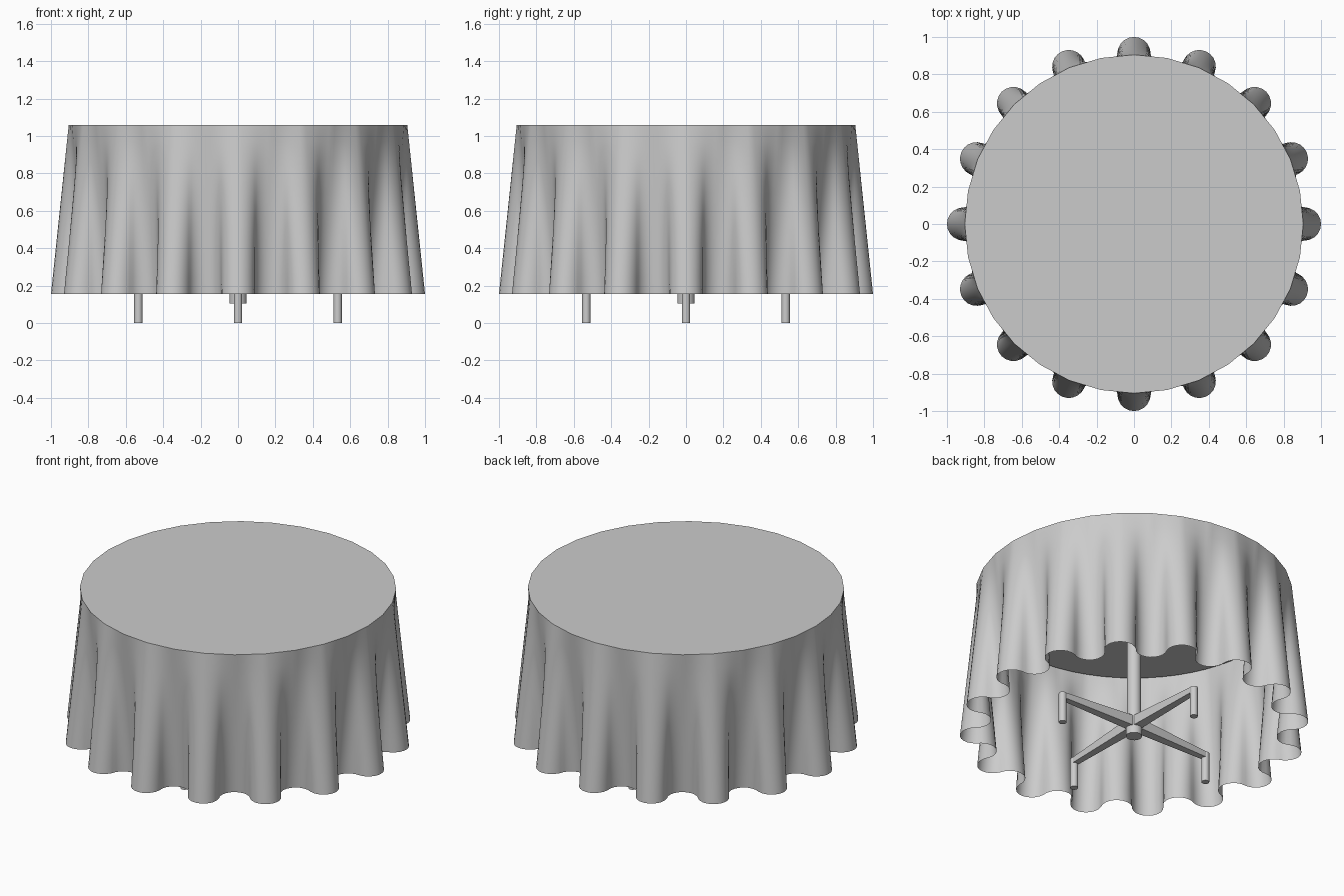
import bpy, bmesh
from math import sin, cos, pi, radians
from mathutils import Matrix, Vector

if "Cube" in bpy.data.objects:
    bpy.data.objects.remove(bpy.data.objects["Cube"])

FOLDS = 16
TOP_R, TOP_Z, HEM_Z = 0.905, 1.06, 0.155
FOLD_R = 0.089
HEM_R = 1.0 - FOLD_R

grey = bpy.data.materials.new("plain_grey")
grey.use_nodes = True
grey.diffuse_color = (0.6, 0.6, 0.6, 1)
grey.node_tree.nodes["Principled BSDF"].inputs["Base Color"].default_value = (0.6, 0.6, 0.6, 1)


def finish(name, bm, recalc=True):
    if recalc:
        bmesh.ops.recalc_face_normals(bm, faces=bm.faces)
    mesh = bpy.data.meshes.new(name)
    bm.to_mesh(mesh)
    bm.free()
    mesh.materials.append(grey)
    obj = bpy.data.objects.new(name, mesh)
    bpy.context.collection.objects.link(obj)
    bpy.ops.object.select_all(action='DESELECT')
    obj.select_set(True)
    bpy.context.view_layer.objects.active = obj
    bpy.ops.object.shade_smooth_by_angle(angle=radians(40))
    return obj


def cylinder(name, radius, z0, z1, x=0, y=0, sides=24):
    bm = bmesh.new()
    bmesh.ops.create_cone(bm, cap_ends=True, segments=sides, radius1=radius, radius2=radius,
                          depth=z1 - z0, matrix=Matrix.Translation((x, y, (z0 + z1) / 2)))
    return finish(name, bm)


def polar(r, a, z):
    return Vector((r * cos(a), r * sin(a), z))


# Tablecloth: flat top lofted down to a hem of alternating half-round folds
def cloth_outline(steps=10):
    top, hem = [], []
    half = pi / (2 * FOLDS)
    side = 2 * half
    for k in range(2 * FOLDS):
        mid = k * side
        bulge = FOLD_R if k % 2 == 0 else -FOLD_R
        for i in range(steps):
            t = -pi / 2 + pi * i / steps
            turn = t / pi * side
            # The top edge is a polygon with a corner at each fold and valley
            r = TOP_R * cos(half) / cos(half - abs(turn))
            top.append(polar(r, mid + turn, TOP_Z))
            hem.append(polar(HEM_R + bulge * cos(t), mid, HEM_Z)
                       + polar(FOLD_R * sin(t), mid + pi / 2, 0))
    return top, hem


top, hem = cloth_outline()
ROWS = 10
bm = bmesh.new()
rings = [[bm.verts.new(a.lerp(b, row / ROWS)) for a, b in zip(top, hem)]
         for row in range(ROWS + 1)]
bm.faces.new(rings[0])
for upper, lower in zip(rings, rings[1:]):
    for i in range(len(upper)):
        j = (i + 1) % len(upper)
        bm.faces.new((upper[i], lower[i], lower[j], upper[j]))
finish("tablecloth", bm, recalc=False)

# Table under the cloth
cylinder("tabletop", 0.885, 1.0, 1.05, sides=64)
cylinder("pole", 0.04, 0.2, 1.01)
cylinder("hub", 0.046, 0.105, 0.235)

# Four tapered arms, each ending in a round foot
FOOT_X = 0.533
for n in range(4):
    a = n * pi / 2
    bm = bmesh.new()
    bmesh.ops.create_cube(bm, size=1)
    for v in bm.verts:
        outer = v.co.x > 0
        width = 0.036 if outer else 0.06
        height = 0.19 if outer else 0.22
        v.co = Vector((FOOT_X + 0.01 if outer else 0.02, v.co.y * width,
                       height if v.co.z > 0 else 0.155))
    bm.transform(Matrix.Rotation(a, 4, 'Z'))
    finish(f"base_arm_{n + 1}", bm)
    foot = polar(FOOT_X, a, 0)
    cylinder(f"foot_{n + 1}", 0.0225, 0, 0.19, foot.x, foot.y, sides=16)
